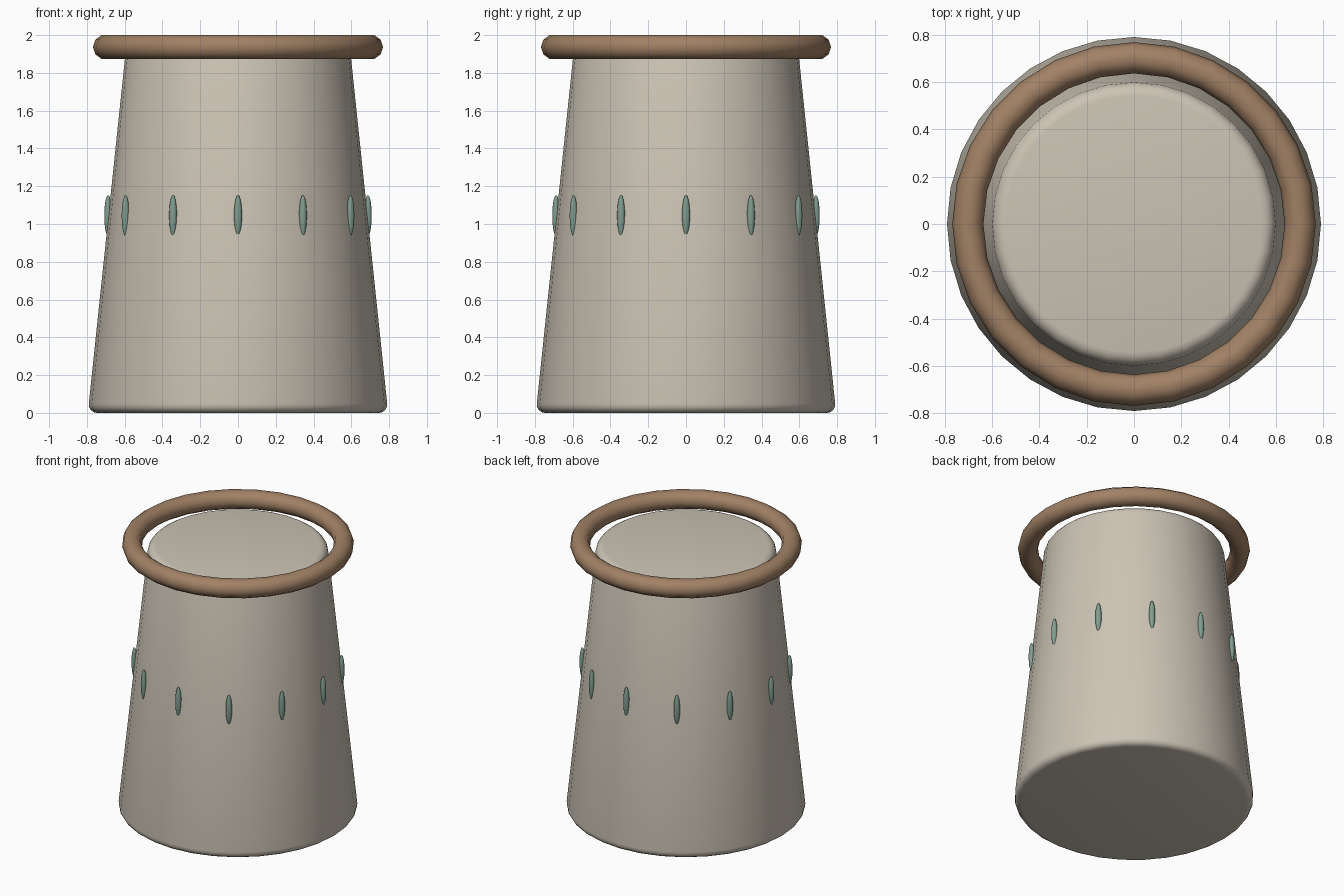
import bpy, math

if "Cube" in bpy.data.objects:
    bpy.data.objects.remove(bpy.data.objects["Cube"])


def paint(obj, name, rgb):
    mat = bpy.data.materials.get(name) or bpy.data.materials.new(name)
    mat.diffuse_color = (*rgb, 1)
    mat.use_nodes = True
    mat.node_tree.nodes["Principled BSDF"].inputs["Base Color"].default_value = mat.diffuse_color
    obj.data.materials.append(mat)


def smooth(obj, angle=40):
    bpy.ops.object.select_all(action='DESELECT')
    obj.select_set(True)
    bpy.context.view_layer.objects.active = obj
    bpy.ops.object.shade_smooth_by_angle(angle=math.radians(angle))


# Tapered solid body with rounded rims
TOP = 1.93
bpy.ops.mesh.primitive_cone_add(vertices=32, radius1=0.795, radius2=0.593,
                                depth=TOP, location=(0, 0, TOP / 2))
body = bpy.context.object
body.name = "tapered_body"
bevel = body.modifiers.new("rounded_rims", 'BEVEL')
bevel.width = 0.05
bevel.segments = 4
bevel.limit_method = 'ANGLE'
bevel.angle_limit = math.radians(40)
bpy.ops.object.modifier_apply(modifier=bevel.name)
paint(body, "stone", (0.60, 0.55, 0.46))
smooth(body)

# Ring floating around the top rim
bpy.ops.mesh.primitive_torus_add(major_segments=28, minor_segments=10,
                                 major_radius=0.702, minor_radius=0.066,
                                 location=(0, 0, 1.937))
ring = bpy.context.object
ring.name = "top_ring"
paint(ring, "wood", (0.36, 0.22, 0.13))
smooth(ring)

# Band of twelve slim oval studs
for i in range(12):
    a = i * math.tau / 12
    bpy.ops.mesh.primitive_uv_sphere_add(
        segments=16, ring_count=10, radius=1,
        location=(0.688 * math.cos(a), 0.688 * math.sin(a), 1.045),
        rotation=(0, 0, a))
    stud = bpy.context.object
    stud.name = f"stud_{i + 1}"
    stud.scale = (0.02, 0.021, 0.108)
    paint(stud, "sage", (0.22, 0.34, 0.28))
    smooth(stud)
